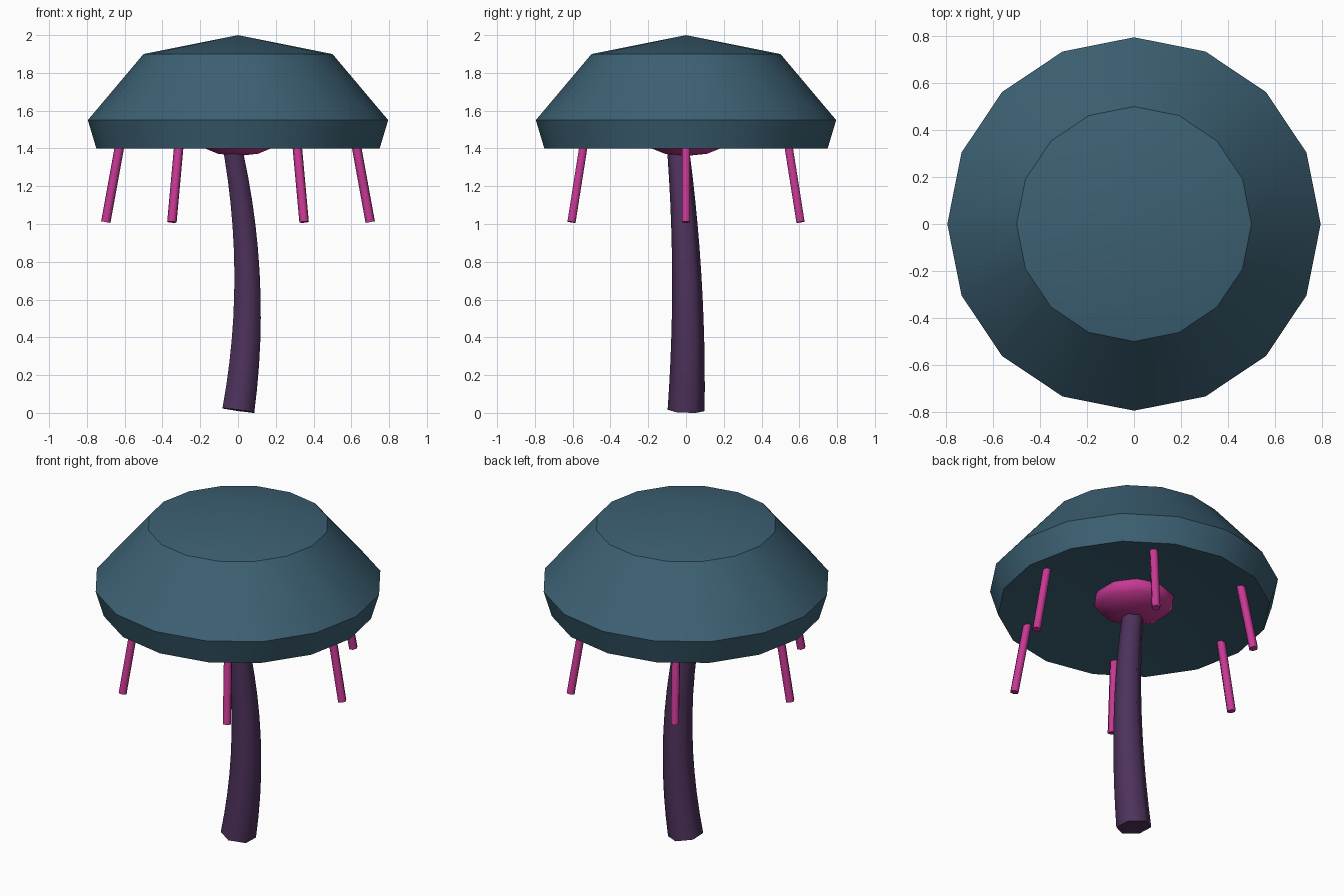
import bpy, bmesh, math
from mathutils import Vector

if "Cube" in bpy.data.objects:
    bpy.data.objects.remove(bpy.data.objects["Cube"])


def material(name, rgb):
    m = bpy.data.materials.new(name)
    m.diffuse_color = (*rgb, 1)
    m.use_nodes = True
    m.node_tree.nodes["Principled BSDF"].inputs["Base Color"].default_value = m.diffuse_color
    return m


TEAL = material("slate_blue", (0.045, 0.117, 0.171))
PURPLE = material("dark_purple", (0.076, 0.032, 0.107))
PINK = material("magenta", (0.57, 0.040, 0.296))


def finish(bm, name, mat):
    bmesh.ops.recalc_face_normals(bm, faces=bm.faces[:])
    mesh = bpy.data.meshes.new(name)
    bm.to_mesh(mesh)
    bm.free()
    mesh.materials.append(mat)
    ob = bpy.data.objects.new(name, mesh)
    bpy.context.collection.objects.link(ob)
    return ob


def tube(name, path, radii, side_dir, mat, sides=6):
    """Smooth tapered tube; one corner of the section points along side_dir."""
    bm = bmesh.new()
    rings = []
    for i, p in enumerate(path):
        t = (path[min(i + 1, len(path) - 1)] - path[max(i - 1, 0)]).normalized()
        u = (side_dir - t * side_dir.dot(t)).normalized()
        v = t.cross(u)
        angles = [math.tau * k / sides for k in range(sides)]
        rings.append([bm.verts.new(p + radii[i] * (u * math.cos(a) + v * math.sin(a)))
                      for a in angles])
    for a, b in zip(rings, rings[1:]):
        for k in range(sides):
            j = (k + 1) % sides
            bm.faces.new((a[k], a[j], b[j], b[k])).smooth = True
    for ring in (rings[0], rings[-1]):
        cap = bm.faces.new(ring)
        for e in cap.edges:
            e.smooth = False
    return finish(bm, name, mat)


# Cap: 16-sided lathe with a shallow hollow underneath
SIDES = 16
bm = bmesh.new()
rings = [[bm.verts.new((r * math.cos(math.tau * k / SIDES),
                        r * math.sin(math.tau * k / SIDES), z)) for k in range(SIDES)]
         for r, z in ((0.5, 1.9), (0.795, 1.55), (0.75, 1.4))]
top, hollow = bm.verts.new((0, 0, 2)), bm.verts.new((0, 0, 1.5))
for k in range(SIDES):
    j = (k + 1) % SIDES
    bm.faces.new((top, rings[0][k], rings[0][j]))
    bm.faces.new((hollow, rings[2][j], rings[2][k]))
    for a, b in zip(rings, rings[1:]):
        bm.faces.new((a[k], b[k], b[j], a[j]))
cap = finish(bm, "cap", TEAL)
bpy.context.view_layer.objects.active = cap
cap.select_set(True)
bpy.ops.object.shade_smooth_by_angle(angle=math.radians(30))
cap.select_set(False)

# Stem: bent and tapered
N = 12
path, radii = [], []
for i in range(N + 1):
    z = 0.013 + 1.467 * i / N
    path.append(Vector((0.160 * z - 0.129 * z * z, 0.044 * z - 0.053 * z * z, z)))
    radii.append(0.098 - 0.042 * i / N)
tube("stem", path, radii, Vector((0, 1, 0)), PURPLE)

# Gill knob under the cap
bm = bmesh.new()
bmesh.ops.create_uvsphere(bm, u_segments=10, v_segments=6, radius=1)
for v in bm.verts:
    v.co = (v.co.x * 0.225, v.co.y * 0.225, 1.45 + v.co.z * 0.09)
for f in bm.faces:
    f.smooth = True
finish(bm, "gill_knob", PINK)

# Six hanging tendrils splaying outwards
for k in range(6):
    a = math.tau * k / 6
    out = Vector((math.cos(a), math.sin(a), 0))
    ends = [out * 0.62 + Vector((0, 0, 1.45)), out * 0.70 + Vector((0, 0, 1.01))]
    tube(f"tendril_{k + 1}", ends, [0.025, 0.025], out, PINK)
